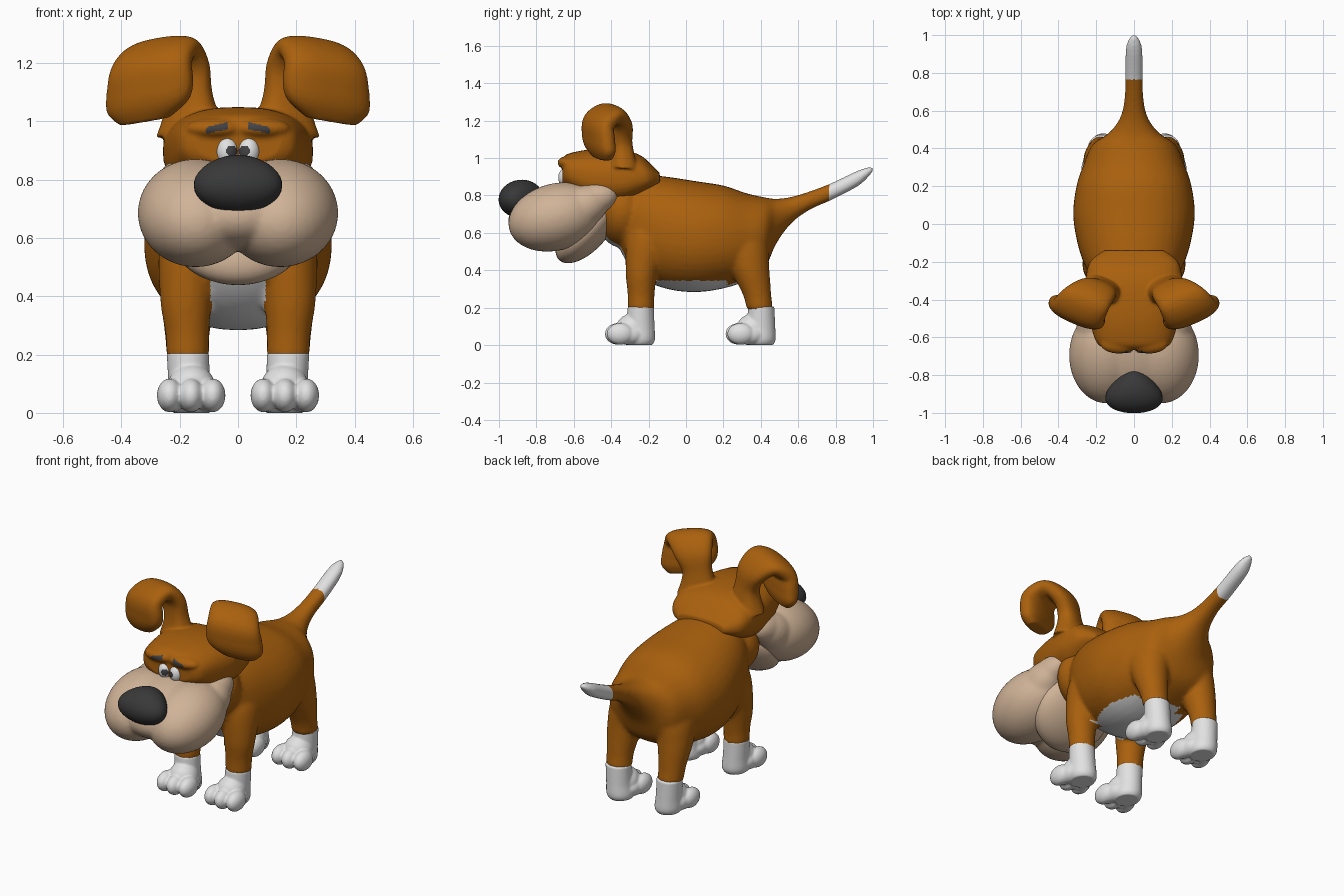
import bpy, bmesh, math
from mathutils import Vector, Matrix

if "Cube" in bpy.data.objects:
    bpy.data.objects.remove(bpy.data.objects["Cube"])


def material(name, rgb):
    m = bpy.data.materials.new(name)
    m.diffuse_color = (*rgb, 1)
    m.use_nodes = True
    m.node_tree.nodes["Principled BSDF"].inputs["Base Color"].default_value = m.diffuse_color
    return m


BROWN = material("brown fur", (0.40, 0.118, 0.004))
TAN = material("tan muzzle", (0.63, 0.45, 0.31))
WHITE = material("white fur", (0.76, 0.76, 0.76))
BLACK = material("dark nose", (0.04, 0.04, 0.04))
GREY = material("dark grey brow", (0.055, 0.055, 0.06))


def blob(bm, c, r, pitch=0, seg=40):
    """Ellipsoid, pitched about x so that its back rises."""
    mat = (Matrix.Translation(c) @ Matrix.Rotation(math.radians(pitch), 4, 'X')
           @ Matrix.Diagonal((*r, 1)))
    bmesh.ops.create_uvsphere(bm, u_segments=seg, v_segments=seg // 2, radius=1, matrix=mat)


def loft(bm, rows, wide, thick=None, power=2.0, steps=6, n=40):
    """Smooth tube through rows (x, y, z, half width, half thickness)."""
    pts = []
    for i in range(len(rows) - 1):
        a, b, c, d = (rows[max(0, min(len(rows) - 1, k))] for k in (i - 1, i, i + 1, i + 2))
        for s in range(steps):
            t = s / steps
            pts.append([0.5 * (2 * q + (r - p) * t + (2 * p - 5 * q + 4 * r - u) * t * t
                               + (3 * q - p - 3 * r + u) * t ** 3)
                        for p, q, r, u in zip(a, b, c, d)])
    pts.append(list(rows[-1]))
    rings = []
    W = Vector(wide)
    for i, p in enumerate(pts):
        tan = Vector(pts[min(i + 1, len(pts) - 1)][:3]) - Vector(pts[max(i - 1, 0)][:3])
        T = Vector(thick) if thick else tan.cross(W).normalized()
        ring = []
        for k in range(n):
            a = 2 * math.pi * k / n
            u, v = math.cos(a), math.sin(a)
            u = math.copysign(abs(u) ** (2 / power), u)
            v = math.copysign(abs(v) ** (2 / power), v)
            ring.append(bm.verts.new(Vector(p[:3]) + W * u * p[3] + T * v * p[4]))
        rings.append(ring)
    for r0, r1 in zip(rings, rings[1:]):
        for k in range(n):
            j = (k + 1) % n
            bm.faces.new((r0[k], r0[j], r1[j], r1[k]))
    bm.faces.new(rings[0][::-1])
    bm.faces.new(rings[-1])


def finish(bm, name, mats, voxel=0, smooth=0, rule=None):
    """Make the object, fuse its pieces, soften joins and colour faces by rule."""
    bmesh.ops.recalc_face_normals(bm, faces=bm.faces[:])
    me = bpy.data.meshes.new(name)
    bm.to_mesh(me)
    bm.free()
    ob = bpy.data.objects.new(name, me)
    bpy.context.collection.objects.link(ob)
    if voxel:
        m = ob.modifiers.new("fuse", 'REMESH')
        m.mode, m.voxel_size = 'VOXEL', voxel
        m = ob.modifiers.new("soften", 'SMOOTH')
        m.factor, m.iterations = 0.5, smooth
        bpy.context.view_layer.update()
        dg = bpy.context.evaluated_depsgraph_get()
        new = bpy.data.meshes.new_from_object(ob.evaluated_get(dg))
        ob.modifiers.clear()
        ob.data = new
    ob.data.name = name
    ob.data.materials.clear()
    for m in mats:
        ob.data.materials.append(m)
    for f in ob.data.polygons:
        f.use_smooth = True
        f.material_index = rule(f.center, f.normal) if rule else 0
    return ob


# body, tail and upper legs
bm = bmesh.new()
spine = [(-.38, .71, .14, .13), (-.32, .67, .20, .22), (-.22, .63, .26, .28),
         (-.10, .60, .30, .30), (.05, .58, .322, .297), (.20, .578, .305, .275),
         (.32, .578, .265, .235), (.42, .60, .22, .19), (.48, .66, .135, .122),
         (.56, .72, .075, .072), (.66, .772, .051, .05), (.78, .822, .048, .046),
         (.92, .892, .045, .042), (.98, .928, .03, .024), (1.003, .942, .01, .008)]
loft(bm, [(0, y, z, w, h) for y, z, w, h in spine], (1, 0, 0), (0, 0, 1), 2.2)
blob(bm, (0, -.34, .72), (.235, .15, .2))
for s in (1, -1):
    front = [(.12, -.19, .74, .06, .06), (.165, -.195, .6, .1, .12),
             (.178, -.235, .4, .09, .088),
             (.174, -.24, .27, .075, .072), (.172, -.24, .19, .074, .071)]
    rear = [(.10, .28, .70, .06, .06), (.145, .30, .57, .11, .13),
            (.168, .337, .42, .1, .108),
            (.174, .38, .27, .077, .076), (.172, .395, .19, .074, .071)]
    for leg in (front, rear):
        loft(bm, [(s * r[0], *r[1:]) for r in leg], (1, 0, 0), (0, 1, 0))


def body_colour(c, n):
    tail_tip = c.y > .765
    belly = (.25 < c.z < .345 and n.z < -.3 and -.16 < c.y < .28
             and not (c.y > .22 and abs(c.x) > .1))
    bib = (abs(c.x) < .095 and c.y < -.12 and .28 < c.z < .66
           and (n.y < -.2 or n.z < -.3) and abs(n.x) < .8)
    return 1 if tail_tip or belly or bib else 0


finish(bm, "body", [BROWN, WHITE], .01, 16, body_colour)

# feet with three toes each
for end, dy in (("front", 0), ("rear", .645)):
    for side, s in (("left", 1), ("right", -1)):
        bm = bmesh.new()
        rows = [(.172, -.242, .206, .0725, .0695), (.167, -.245, .10, .072, .077),
                (.162, -.25, .03, .077, .084), (.16, -.25, .0, .064, .07)]
        loft(bm, [(s * x, y + dy, z, w, t) for x, y, z, w, t in rows], (1, 0, 0), (0, 1, 0))
        blob(bm, (s * .16, -.29 + dy, .085), (.083, .085, .082))
        for x, y in ((.087, -.352), (.161, -.362), (.234, -.352)):
            blob(bm, (s * (x * .75 + .04), -.315 + dy, .055), (.044, .085, .052))
            blob(bm, (s * x, y + dy, .06), (.044, .072, .058))
        finish(bm, f"{end}_foot_{side}", [WHITE], .007, 3)

# head with folded ears and brow ridge
bm = bmesh.new()
skull = [(-.66, .93, .15, .07), (-.625, .925, .20, .10), (-.5, .9, .237, .147),
         (-.35, .895, .257, .148), (-.25, .9, .25, .118), (-.19, .895, .225, .075),
         (-.14, .885, .16, .035)]
loft(bm, [(0, y, z, w, h) for y, z, w, h in skull], (1, 0, 0), (0, 0, 1), 2.5)
ear = [(.165, -.35, .96, .12, .08), (.168, -.35, 1.08, .085, .055), (.20, -.352, 1.18, .11, .05),
       (.255, -.40, 1.238, .135, .05), (.297, -.465, 1.19, .15, .058),
       (.302, -.468, 1.11, .162, .06), (.308, -.458, 1.05, .152, .055),
       (.318, -.445, 1.0, .095, .035)]
for s in (1, -1):
    blob(bm, (s * .08, -.632, .975), (.1, .055, .036))
    loft(bm, [(s * r[0], *r[1:]) for r in ear], (s * .9, .38, -.15), None, 2.5)


def head_colour(c, n):
    x = abs(c.x)
    return 1 if c.y < -.5 and .035 < x < .11 and abs(c.z - .982 + (x - .05) * .25) < .012 else 0


finish(bm, "head", [BROWN, GREY], .0075, 8, head_colour)

# muzzle with two hanging lips reaching back to the mouth corners
bm = bmesh.new()
blob(bm, (0, -.67, .735), (.29, .258, .132), 10)
blob(bm, (0, -.715, .70), (.23, .238, .138), 10)
for s in (1, -1):
    blob(bm, (s * .145, -.695, .685), (.199, .26, .179), 15)
    blob(bm, (s * .2, -.505, .775), (.08, .145, .085), 18)
    blob(bm, (s * .2, -.56, .735), (.105, .16, .11), 28)
finish(bm, "muzzle", [TAN], .009, 14)

# lower jaw
bm = bmesh.new()
blob(bm, (0, -.53, .617), (.235, .22, .11), 48)
finish(bm, "lower_jaw", [TAN])

# nose, narrowing toward the back
bm = bmesh.new()
blob(bm, (0, -.882, .782), (.2, .12, .102), 6)
for v in bm.verts:
    v.co.x *= 1 - .6 * (v.co.y + 1) / .24
finish(bm, "nose", [BLACK])

# eyes with inward-looking pupils
for side, s in (("left", 1), ("right", -1)):
    bm = bmesh.new()
    blob(bm, (s * .037, -.648, .896), (.037, .035, .048), seg=64)
    finish(bm, f"eye_{side}", [WHITE, GREY], rule=lambda c, n: int(
        c.y < -.648 and math.hypot(c.x - s * .021, c.z - .897) < .019))
